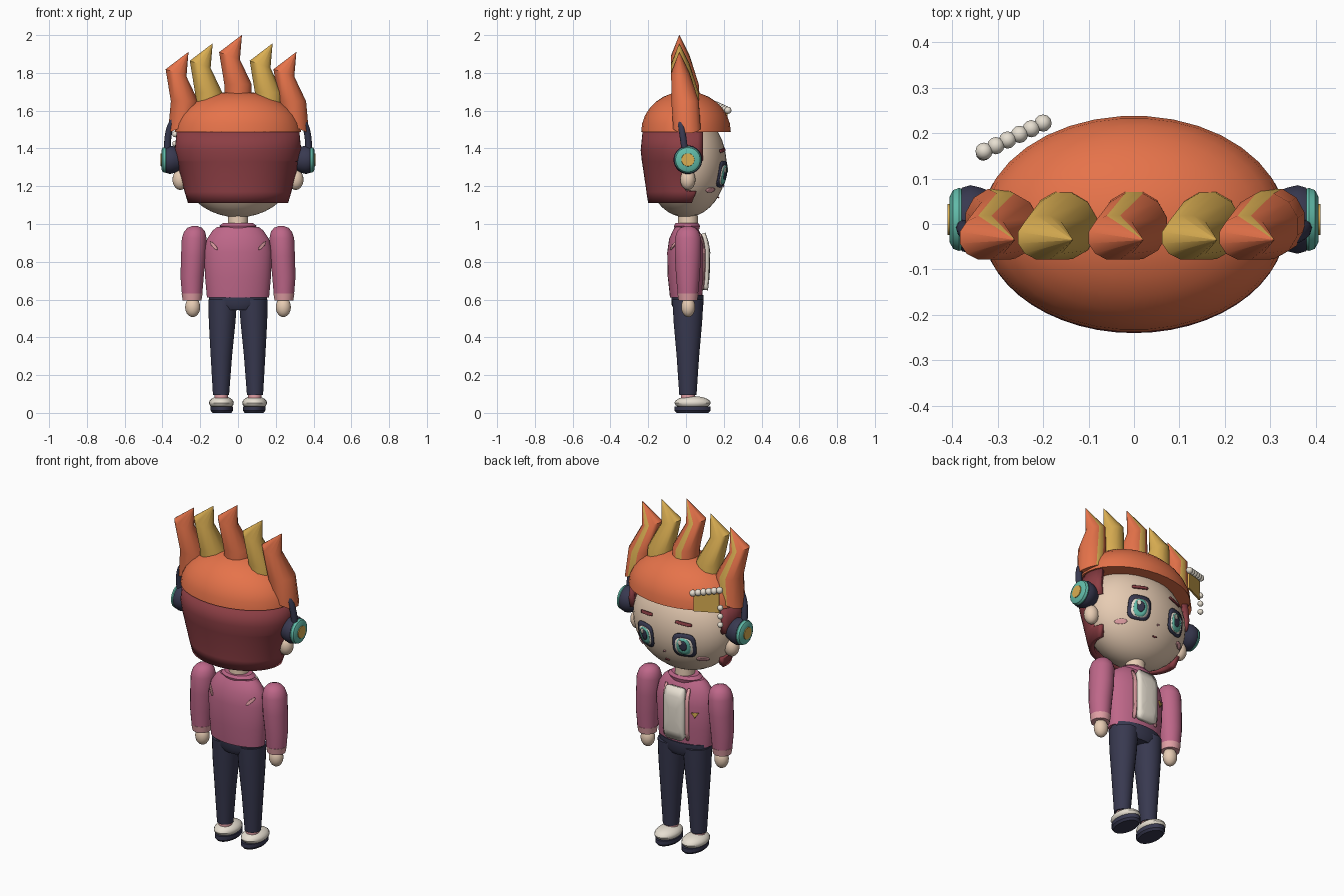
import bpy, bmesh
from math import sin, cos, pi, sqrt, asin, radians
from mathutils import Matrix, Vector

if "Cube" in bpy.data.objects:
    bpy.data.objects.remove(bpy.data.objects["Cube"])

made = []


def material(name, r, g, b):
    m = bpy.data.materials.new(name)
    m.use_nodes = True
    col = [((c / 255 + 0.055) / 1.055) ** 2.4 for c in (r, g, b)] + [1]
    m.diffuse_color = col
    m.node_tree.nodes["Principled BSDF"].inputs["Base Color"].default_value = col
    return m


ORANGE = material("orange hair", 230, 115, 74)
GOLD = material("golden yellow", 218, 174, 82)
RED = material("dark red hair", 140, 62, 68)
SKIN = material("skin", 232, 205, 180)
PINK = material("jacket pink", 190, 103, 137)
BLUSH = material("light pink", 226, 160, 165)
NAVY = material("navy", 56, 57, 80)
CREAM = material("cream", 234, 226, 212)
TEAL = material("teal", 98, 188, 170)


def finish(name, bm, *mats):
    bmesh.ops.recalc_face_normals(bm, faces=bm.faces)
    me = bpy.data.meshes.new(name)
    bm.to_mesh(me)
    bm.free()
    for m in mats:
        me.materials.append(m)
    ob = bpy.data.objects.new(name, me)
    bpy.context.collection.objects.link(ob)
    made.append(ob)
    return ob


def bridge(bm, a, b, closed=True):
    n = len(a)
    return [bm.faces.new((a[i], a[(i + 1) % n], b[(i + 1) % n], b[i]))
            for i in range(n if closed else n - 1)]


def loft(name, rings, mat, n=24, matrix=None, stripe=None):
    """Skin elliptical rings (x, y, z, rx, ry, tilt); stripe colours the +y column."""
    bm = bmesh.new()
    rows = []
    for x, y, z, rx, ry, tilt in rings:
        angles = [2 * pi * (i + 0.5) / n for i in range(n)]
        rows.append([bm.verts.new((x + rx * cos(a), y + ry * sin(a), z + tilt * cos(a)))
                     for a in angles])
    for a, b in zip(rows, rows[1:]):
        faces = bridge(bm, a, b)
        if stripe:
            faces[n // 4 - 1].material_index = 1
    bm.faces.new(rows[0])
    bm.faces.new(rows[-1])
    if matrix:
        bm.transform(matrix)
    return finish(name, bm, mat, *([stripe] if stripe else []))


def column(name, x, y, rows, mat, **kw):
    """Upright loft of (z, rx, ry) rows."""
    return loft(name, [(x, y, z, rx, ry, 0) for z, rx, ry in rows], mat, **kw)


def ball(name, loc, scale, mat, seg=20):
    bm = bmesh.new()
    bmesh.ops.create_uvsphere(bm, u_segments=seg, v_segments=seg // 2, radius=1)
    bm.transform(Matrix.Translation(loc) @ Matrix.Diagonal((*scale, 1)))
    return finish(name, bm, mat)


def tube(name, pts, r, mat):
    cu = bpy.data.curves.new(name, "CURVE")
    cu.dimensions = "3D"
    cu.bevel_depth, cu.bevel_resolution = r, 3
    sp = cu.splines.new("NURBS")
    sp.points.add(len(pts) - 1)
    for p, co in zip(sp.points, pts):
        p.co = (*co, 1)
    sp.use_endpoint_u = True
    cu.materials.append(mat)
    ob = bpy.data.objects.new(name, cu)
    bpy.context.collection.objects.link(ob)


def plate(name, surf, x, z, w, h, mat, off, power=2, turn=0, n=24, thick=0.006):
    """Thin superellipse plate draped on the surface y = surf(x, z)."""
    bm = bmesh.new()
    rows = []
    for k in (0.33, 0.67, 1):
        row = []
        for i in range(n):
            a = 2 * pi * (i + 0.5) / n
            c, s = cos(a), sin(a)
            u = k * w * abs(c) ** (2 / power) * (1 if c > 0 else -1)
            v = k * h * abs(s) ** (2 / power) * (1 if s > 0 else -1)
            px, pz = x + u * cos(turn) - v * sin(turn), z + u * sin(turn) + v * cos(turn)
            y = surf(px, pz)
            row.append(bm.verts.new((px, y + (off if y > 0 else -off), pz)))
        rows.append(row)
    bm.faces.new(rows[0])
    for a, b in zip(rows, rows[1:]):
        bridge(bm, a, b)
    ob = finish(name, bm, mat)
    mod = ob.modifiers.new("thickness", "SOLIDIFY")
    mod.thickness, mod.offset = thick, 0


# Head, ears, neck
HC, HR = Vector((0, 0, 1.315)), Vector((0.31, 0.215, 0.28))
ball("head", HC, HR, SKIN, 40)
column("neck", 0, 0.01, [(0.94, 0.055, 0.055), (1.07, 0.052, 0.052)], SKIN)


def face(x, z):
    return HR.y * sqrt(max(0.02, 1 - (x / HR.x) ** 2 - ((z - HC.z) / HR.z) ** 2))


# Crown of hair: half ellipsoid with a flat rim
column("hair_cap", 0, 0, [(1.488 + 0.215 * sin(t), 0.335 * cos(t), 0.238 * cos(t))
                          for t in [radians(d) for d in (0, 12, 24, 36, 48, 60, 72, 82, 89)]],
       ORANGE, n=36)

# Back hair: open shell whose front edge steps in round the ear
bm = bmesh.new()
shell = []
for z, rx, ry, edge in [(1.11, 0.265, 0.20, 0.03), (1.17, 0.283, 0.21, 0.055),
                        (1.175, 0.284, 0.21, 0.0), (1.33, 0.324, 0.233, 0.0),
                        (1.335, 0.325, 0.234, 0.09), (1.39, 0.335, 0.24, 0.09),
                        (1.49, 0.325, 0.23, 0.09)]:
    e = asin(edge / ry)
    angles = [e - (pi + 2 * e) * i / 32 for i in range(33)]
    shell.append([bm.verts.new((rx * cos(a), ry * sin(a), z)) for a in angles])
for a, b in zip(shell, shell[1:]):
    bridge(bm, a, b, closed=False)
ob = finish("back_hair", bm, RED)
mod = ob.modifiers.new("thickness", "SOLIDIFY")
mod.thickness, mod.offset = 0.03, -1
if ob.data.polygons[16].normal.y > 0:
    ob.data.flip_normals()

# Hair spikes, each with a hooked tip
for i, (x, top, low) in enumerate([(-0.283, 1.91, 1.51), (-0.155, 1.955, 1.55), (0, 2, 1.6),
                                   (0.162, 1.955, 1.55), (0.288, 1.91, 1.51)]):
    lean = 0.02 * (1 if x > 0.2 else -1 if x < -0.2 else 0)
    loft(f"hair_spike_{i + 1}",
         [(x + lean, 0.005, low, 0.07, 0.075, -0.03 * lean / 0.02),
          (x, -0.005, top - 0.26, 0.075, 0.075, 0),
          (x - 0.045, -0.03, top - 0.11, 0.057, 0.05, -0.02),
          (x + 0.02, -0.035, top, 0.001, 0.001, 0)],
         GOLD if i % 2 else ORANGE, n=12, stripe=GOLD)

# Headphones
tube("headphone_band", [(0.37, 0.0, 1.33), (0.378, -0.01, 1.43), (0.365, -0.03, 1.54),
                        (0.28, -0.03, 1.60), (0, -0.03, 1.65), (-0.28, -0.03, 1.60),
                        (-0.365, -0.03, 1.54), (-0.378, -0.01, 1.43), (-0.37, 0.0, 1.33)],
     0.018, NAVY)
for side, s in (("left", 1), ("right", -1)):
    out = Matrix.Translation((0, 0.01, 1.34)) @ Matrix.Rotation(s * pi / 2, 4, "Y")
    for part, mat, rows in [
            ("cushion", NAVY, [(0.3, 0.055), (0.335, 0.07), (0.36, 0.076), (0.38, 0.07)]),
            ("cup", TEAL, [(0.37, 0.064), (0.385, 0.07), (0.398, 0.065), (0.406, 0.05)]),
            ("badge", GOLD, [(0.40, 0.036), (0.41, 0.034)])]:
        loft(f"{side}_headphone_{part}", [(0, 0, z, r, r, 0) for z, r in rows], mat, matrix=out)
    ball(f"{side}_ear", (s * 0.305, 0.01, 1.235), (0.042, 0.04, 0.055), SKIN)

    # Face details
    ex, ez = s * 0.125, 1.265
    for part, mat, dx, dz, w, h, off, p in [
            ("outline", NAVY, 0, 0, 0.062, 0.07, 0.006, 3.5),
            ("white", CREAM, 0, -0.005, 0.047, 0.052, 0.009, 3),
            ("iris", TEAL, 0, -0.005, 0.037, 0.05, 0.012, 2.3),
            ("pupil", NAVY, 0, 0, 0.02, 0.03, 0.015, 2),
            ("shine", CREAM, 0.014, 0.02, 0.011, 0.014, 0.018, 2)]:
        plate(f"{side}_eye_{part}", face, ex + dx, ez + dz, w, h, mat, off, p)
    plate(f"{side}_brow", face, s * 0.12, 1.39, 0.045, 0.009, RED, 0.006, 5, -s * 0.12)
    plate(f"{side}_cheek", face, s * 0.2, 1.18, 0.027, 0.013, BLUSH, 0.004)
plate("nose", face, 0, 1.2, 0.007, 0.005, BLUSH, 0.004)
plate("mouth", face, 0, 1.14, 0.014, 0.004, RED, 0.004)

# Hair clip and bead strands
a, b = Vector((-0.33, 0.16, 1.63)), Vector((-0.2, 0.222, 1.602))
for i in range(6):
    ball(f"clip_bead_{i + 1}", a.lerp(b, i / 5), (0.019,) * 3, CREAM, 12)
for i in range(3):
    ball(f"hanging_bead_{i + 1}", (-0.332, 0.155, 1.425 + 0.05 * i), (0.016,) * 3, CREAM, 12)
bm = bmesh.new()
bmesh.ops.create_cube(bm, size=1)
bm.transform(Matrix.Translation((-0.262, 0.185, 1.55)) @ Matrix.Rotation(0.445, 4, "Z")
             @ Matrix.Diagonal((0.14, 0.009, 0.11, 1)))
finish("hair_clip", bm, GOLD)

# Jacket body
TORSO = [(0.61, 0.165, 0.085), (0.72, 0.175, 0.097), (0.85, 0.18, 0.1),
         (0.92, 0.165, 0.09), (0.965, 0.135, 0.07), (0.985, 0.11, 0.058)]
column("jacket", 0, 0, TORSO, PINK, n=36)
column("collar", 0, 0.005, [(0.97, 0.085, 0.065), (0.99, 0.1, 0.07), (1.005, 0.08, 0.06)], PINK)


def chest(x, z, sign=1):
    for (z0, a0, b0), (z1, a1, b1) in zip(TORSO, TORSO[1:]):
        if z <= z1:
            t = (z - z0) / (z1 - z0)
            rx, ry = a0 + t * (a1 - a0), b0 + t * (b1 - b0)
            return sign * ry * sqrt(max(0.02, 1 - (x / rx) ** 2))
    return sign * TORSO[-1][2]


plate("shirt_front", chest, 0, 0.8, 0.062, 0.15, CREAM, 0.014, 8, thick=0.03)
plate("chest_badge", chest, -0.115, 0.81, 0.022, 0.02, GOLD, 0.006, n=3, turn=radians(-30))
for side, s in (("left", 1), ("right", -1)):
    plate(f"{side}_jacket_edge", chest, s * 0.073, 0.8, 0.01, 0.15, BLUSH, 0.008, 6)
    plate(f"{side}_back_mark", lambda x, z: chest(x, z, -1), s * 0.128, 0.885,
          0.028, 0.008, BLUSH, 0.004, turn=s * radians(48))

    # Arms
    loft(f"{side}_sleeve", [(s * x, 0.01, z, rx, ry, 0) for x, z, rx, ry in [
        (0.243, 0.625, 0.054, 0.054), (0.243, 0.72, 0.062, 0.063), (0.236, 0.83, 0.066, 0.07),
        (0.232, 0.925, 0.066, 0.07), (0.23, 0.96, 0.056, 0.058), (0.229, 0.98, 0.038, 0.04),
        (0.229, 0.99, 0.012, 0.012)]], PINK)
    column(f"{side}_cuff", s * 0.243, 0.01, [(0.595, 0.05, 0.05), (0.632, 0.056, 0.056)], BLUSH)
    ball(f"{side}_hand", (s * 0.24, 0.012, 0.56), (0.04, 0.037, 0.053), SKIN)

    # Legs and shoes
    loft(f"{side}_trouser_leg", [(s * x, 0.01, z, rx, ry, 0) for x, z, rx, ry in [
        (0.09, 0.095, 0.043, 0.046), (0.088, 0.3, 0.057, 0.06),
        (0.084, 0.48, 0.071, 0.076), (0.081, 0.6, 0.077, 0.083)]], NAVY)
    column(f"{side}_ankle", s * 0.088, 0.01, [(0.06, 0.036, 0.038), (0.11, 0.036, 0.038)], BLUSH)
    column(f"{side}_sole", s * 0.085, 0.035,
           [(0, 0.05, 0.085), (0.012, 0.06, 0.096), (0.035, 0.06, 0.096)], NAVY)
    ball(f"{side}_shoe", (s * 0.088, 0.035, 0.053), (0.066, 0.096, 0.036), CREAM)
column("hips", 0, 0.008, [(0.545, 0.11, 0.07), (0.575, 0.152, 0.086), (0.625, 0.158, 0.086)], NAVY)

# Smooth shading with crisp edges
bpy.ops.object.select_all(action="DESELECT")
for ob in made:
    ob.select_set(True)
bpy.context.view_layer.objects.active = made[0]
bpy.ops.object.shade_smooth_by_angle(angle=radians(35))
